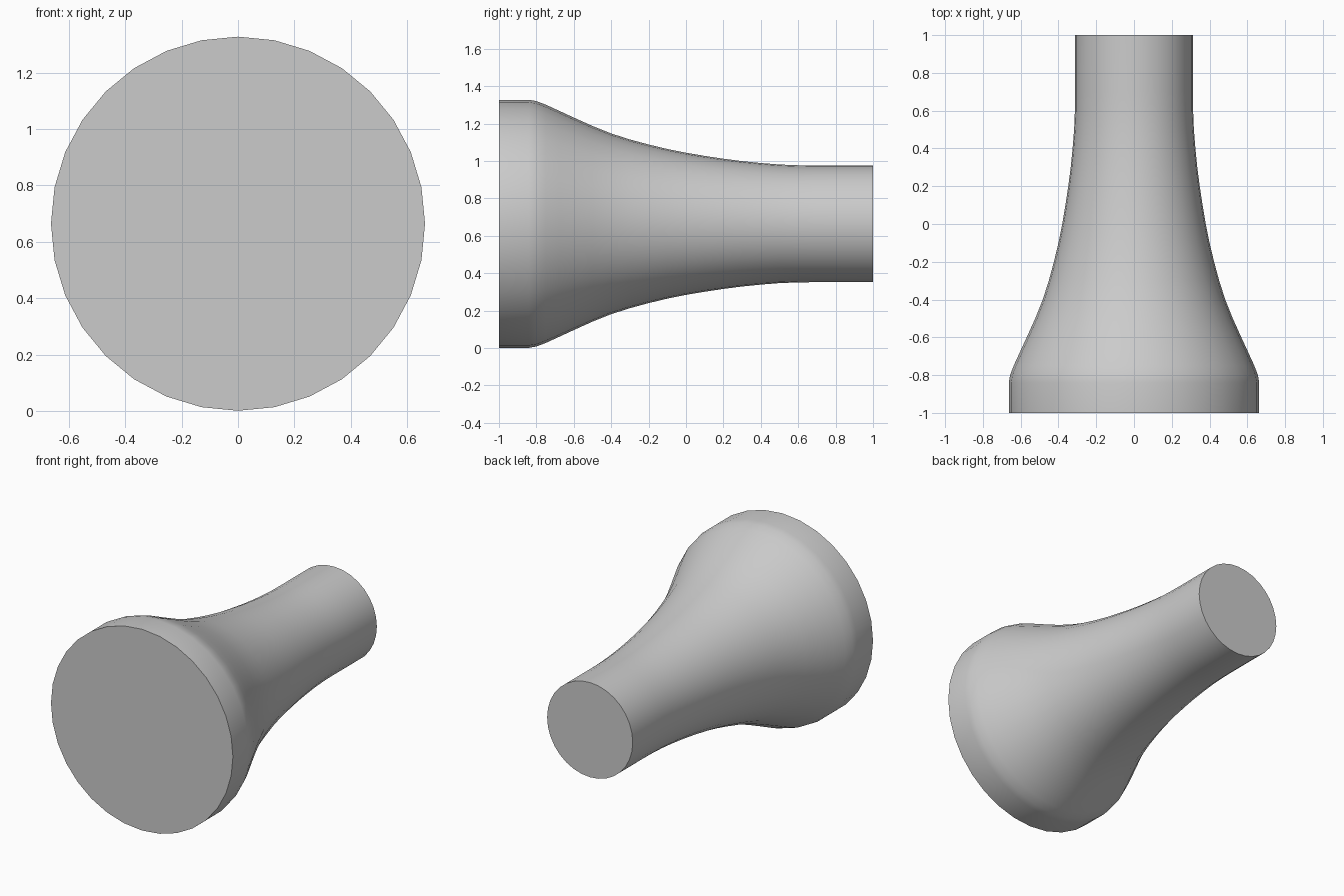
import bpy, bmesh, math

cube = bpy.data.objects.get("Cube")
if cube:
    bpy.data.objects.remove(cube, do_unlink=True)

SIDES = 32
CENTRE_Z = 0.664

# Plain grey finish
grey = bpy.data.materials.new("plain grey")
grey.use_nodes = True
colour = (0.6, 0.6, 0.6, 1)
grey.diffuse_color = colour
grey.node_tree.nodes["Principled BSDF"].inputs["Base Color"].default_value = colour

# Outline from the wide front end to the narrow neck: (y, radius)
profile = [(-1, .663), (-.84, .663), (-.8, .656), (-.75, .637), (-.68, .605),
           (-.6, .568), (-.5, .523), (-.4, .483), (-.3, .451), (-.2, .424),
           (-.1, .4), (0, .38), (.1, .363), (.2, .348), (.3, .335),
           (.4, .325), (.5, .317), (.6, .313), (.7, .312), (1, .312)]

# Flared body: rings joined by quads, closed with flat ends
bm = bmesh.new()
rings = []
for y, r in profile:
    angles = [2 * math.pi * i / SIDES for i in range(SIDES)]
    rings.append([bm.verts.new((r * math.cos(a), y, CENTRE_Z + r * math.sin(a)))
                  for a in angles])
for a, b in zip(rings, rings[1:]):
    for i in range(SIDES):
        j = (i + 1) % SIDES
        bm.faces.new((a[i], a[j], b[j], b[i]))
bm.faces.new(rings[0])
bm.faces.new(rings[-1])
bmesh.ops.recalc_face_normals(bm, faces=bm.faces)

mesh = bpy.data.meshes.new("flared_body")
bm.to_mesh(mesh)
bm.free()
mesh.materials.append(grey)
body = bpy.data.objects.new("flared_body", mesh)
bpy.context.collection.objects.link(body)

# Smooth sides with crisp end rims
bpy.ops.object.select_all(action='DESELECT')
body.select_set(True)
bpy.context.view_layer.objects.active = body
bpy.ops.object.shade_smooth_by_angle(angle=math.radians(40))
